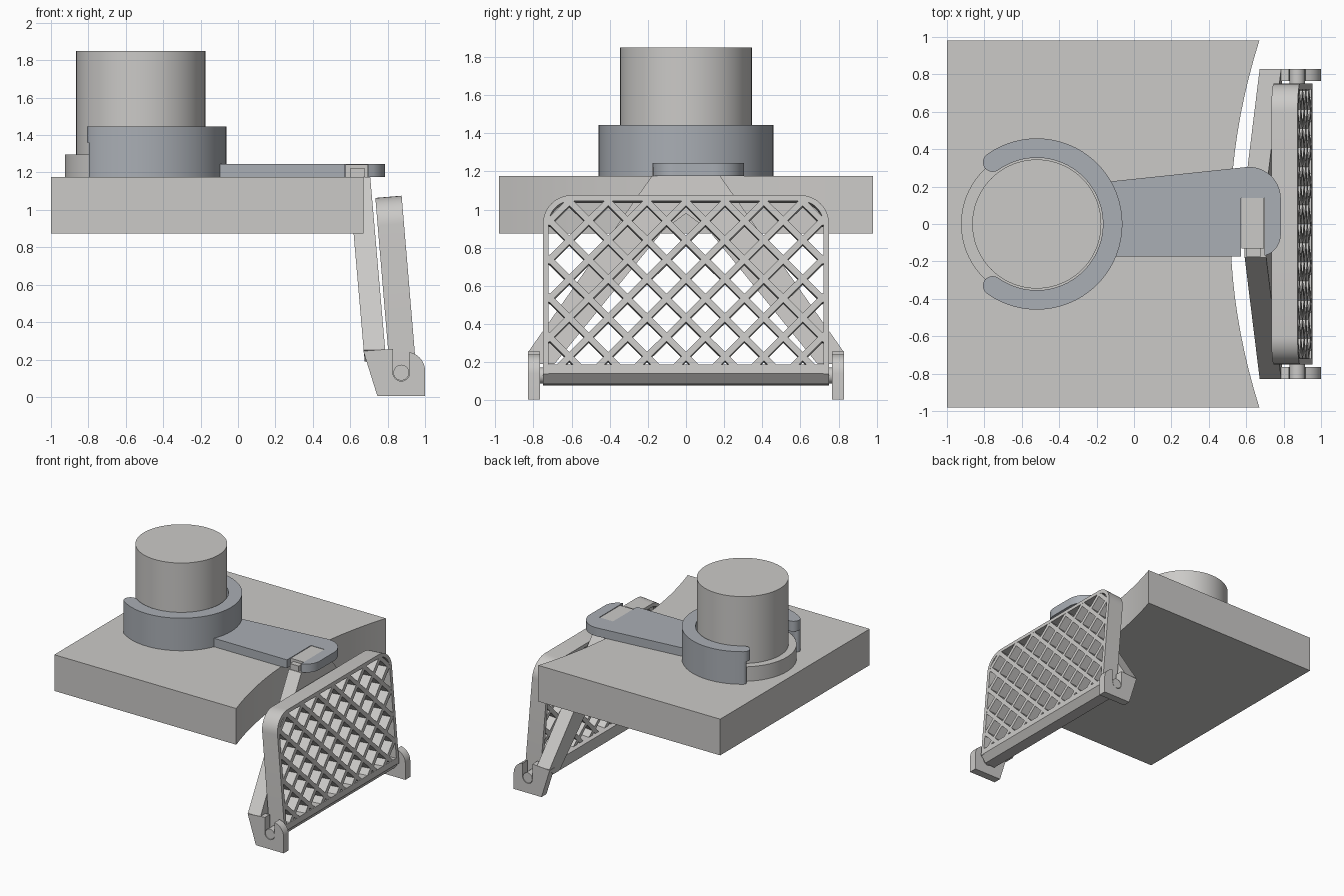
import bpy, bmesh, math
from mathutils import Matrix, Vector

if "Cube" in bpy.data.objects:
    bpy.data.objects.remove(bpy.data.objects["Cube"])


def material(name, rgb):
    m = bpy.data.materials.new(name)
    m.diffuse_color = (*rgb, 1)
    m.use_nodes = True
    m.node_tree.nodes["Principled BSDF"].inputs["Base Color"].default_value = m.diffuse_color
    return m


GREY = material("warm_grey", (0.60, 0.59, 0.575))
BLUE = material("blue_grey", (0.40, 0.425, 0.46))


def finish(name, bm, mat, smooth=True):
    bmesh.ops.recalc_face_normals(bm, faces=bm.faces)
    me = bpy.data.meshes.new(name)
    bm.to_mesh(me)
    bm.free()
    me.materials.append(mat)
    ob = bpy.data.objects.new(name, me)
    bpy.context.collection.objects.link(ob)
    if smooth:
        bpy.ops.object.select_all(action='DESELECT')
        ob.select_set(True)
        bpy.context.view_layer.objects.active = ob
        bpy.ops.object.shade_smooth_by_angle(angle=math.radians(30))
    return ob


def prism(bm, pts, place, a, b):
    """Extrude a 2D outline from level a to level b; place maps (u, v, w) to 3D."""
    lo = [bm.verts.new(place(u, v, a)) for u, v in pts]
    hi = [bm.verts.new(place(u, v, b)) for u, v in pts]
    bm.faces.new(lo)
    bm.faces.new(hi)
    for i in range(len(pts)):
        j = (i + 1) % len(pts)
        bm.faces.new((lo[i], lo[j], hi[j], hi[i]))


def solid(name, pts, place, a, b, mat):
    bm = bmesh.new()
    prism(bm, pts, place, a, b)
    return finish(name, bm, mat)


def arc(cx, cy, r, a0, a1, n):
    return [(cx + r * math.cos(math.radians(a0 + (a1 - a0) * i / n)),
             cy + r * math.sin(math.radians(a0 + (a1 - a0) * i / n))) for i in range(n + 1)]


def flat(u, v, w):      # outline in plan, extruded upward
    return Vector((u, v, w))


def side(u, v, w):      # outline in x-z, extruded along y
    return Vector((u, w, v))


# Base slab with a concave right edge
edge = [(0.515 + 0.155 * (y / 9.8) ** 2, 0.1 * y) for y in [i * 0.98 for i in range(-10, 11)]]
solid("base_slab", [(-1, 0.98), (-1, -0.98)] + edge, flat, 0.875, 1.175, GREY)

# Post and its low collar
CX = -0.52
solid("collar", arc(CX, 0, 0.405, 0, 355, 71), flat, 1.175, 1.295, GREY)
solid("post", arc(CX, 0, 0.345, 0, 355, 71), flat, 1.175, 1.85, GREY)


# Open clamp ring with rounded ends, stepped to fit over the collar
def clamp(name, r0, r1, z0, z1):
    end, mid, cap = 125.5, (r0 + r1) / 2, (r1 - r0) / 2
    ex, ey = mid * math.cos(math.radians(end)), mid * math.sin(math.radians(end))
    pts = arc(CX, 0, r1, -end, end, 48) + arc(CX + ex, ey, cap, end, end + 180, 10)[1:-1]
    pts += arc(CX, 0, r0, end, -end, 48) + arc(CX + ex, -ey, cap, 180 - end, 360 - end, 10)[1:-1]
    solid(name, pts, flat, z0, z1, BLUE)


clamp("clamp_upper", 0.354, 0.458, 1.36, 1.445)
clamp("clamp_lower", 0.405, 0.458, 1.175, 1.36)

# Arm reaching out from the clamp, slotted from its front edge
arm = [(-0.13, -0.175), (0.572, -0.175), (0.572, 0.14), (0.698, 0.14), (0.698, -0.17)]
arm += arc(0.665, -0.055, 0.12, -60, 0, 8) + arc(0.615, 0.135, 0.17, 0, 95, 14) + [(-0.13, 0.227)]
solid("clamp_arm", arm, flat, 1.175, 1.245, BLUE)

# Tab held in the slot, with a narrower front step
solid("slot_tab", [(0.575, -0.13), (0.695, -0.13), (0.695, 0.14), (0.575, 0.14)], flat, 1.15, 1.242, GREY)
solid("slot_tab_step", [(0.60, -0.175), (0.68, -0.175), (0.68, -0.12), (0.60, -0.12)], flat, 1.15, 1.222, GREY)


# Forked bracket: leaning legs spreading to both feet
def lean(u, v, w):
    return Vector((0.592 + (1.175 - v) * 0.0865 + w, u, v))


half = [(0.18, 1.175), (0.83, 0.25), (0.77, 0.19), (0.69, 0.19), (0.12, 0.89)]
solid("forked_bracket", half + [(0, 0.98)] + [(-u, v) for u, v in reversed(half)], lean, 0, 0.115, GREY)

# Feet with U-shaped pin slots, and the hinge pins
PX, PZ = 0.873, 0.13
foot = [(0.67, 0.245), (PX - 0.045, 0.257)] + arc(PX, PZ, 0.045, 180, 360, 14)
foot += [(PX + 0.045, 0.24)] + arc(0.9, 0.14, 0.1, 75, 0, 8) + [(1.0, 0.005), (0.745, 0.005)]
for s, tag in ((-1, "front"), (1, "back")):
    solid(tag + "_foot", foot, side, s * 0.765, s * 0.83, GREY)
    solid(tag + "_hinge_pin", arc(PX, PZ, 0.042, 0, 345, 23), side, s * 0.73, s * 0.828, GREY)

# Tilted grille panel; u = across, v = up the panel, w = outward
TILT = math.atan(0.084)
UP = Vector((-math.sin(TILT), 0, math.cos(TILT)))
OUT = Vector((math.cos(TILT), 0, math.sin(TILT)))


def panel(u, v, w):
    return Vector((0.87, 0, PZ)) + Vector((0, u, 0)) + UP * v + OUT * w


W0, W1 = -0.057, 0.084


# Rim wall: an arch-shaped band of constant thickness
def arch(hw, top, r):
    return [(hw, 0.0)] + arc(hw - r, top - r, r, 0, 90, 10) + arc(r - hw, top - r, r, 90, 180, 10) + [(-hw, 0.0)]


solid("panel_rim", arch(0.75, 0.942, 0.15) + arch(0.72, 0.912, 0.12)[::-1], panel, W0, W1, GREY)

# Bottom rail with a chamfered lower front edge
rail = [(W1, 0.052), (W1, 0.004), (0.035, -0.048), (W0, -0.048), (W0, 0.052)]
solid("panel_bottom_rail", rail, lambda w, v, u: panel(u, v, w), -0.75, 0.75, GREY)


# Diagonal lattice bars, trimmed to the rounded rim
def inside(u, v):
    if abs(u) > 0.73 or not 0.03 < v < 0.922:
        return False
    cu, cv = abs(u) - 0.60, v - 0.792
    return cu < 0 or cv < 0 or math.hypot(cu, cv) < 0.13


bm = bmesh.new()
PITCH, BAR = 0.204, 0.033
for s in (-1, 1):
    d = Vector((s, -1)).normalized()
    n = Vector((-d.y, d.x)) * BAR / 2
    for k in range(-9, 10):
        start = Vector((k * PITCH, 0.91)) - d * 0.1
        run = [t * 0.004 for t in range(450) if inside(*(start + d * t * 0.004))]
        if len(run) > 8:
            p, q = start + d * run[0], start + d * run[-1]
            prism(bm, [p + n, p - n, q - n, q + n], panel, -0.02, W1 - 0.001, )
finish("panel_lattice", bm, GREY, smooth=False)
